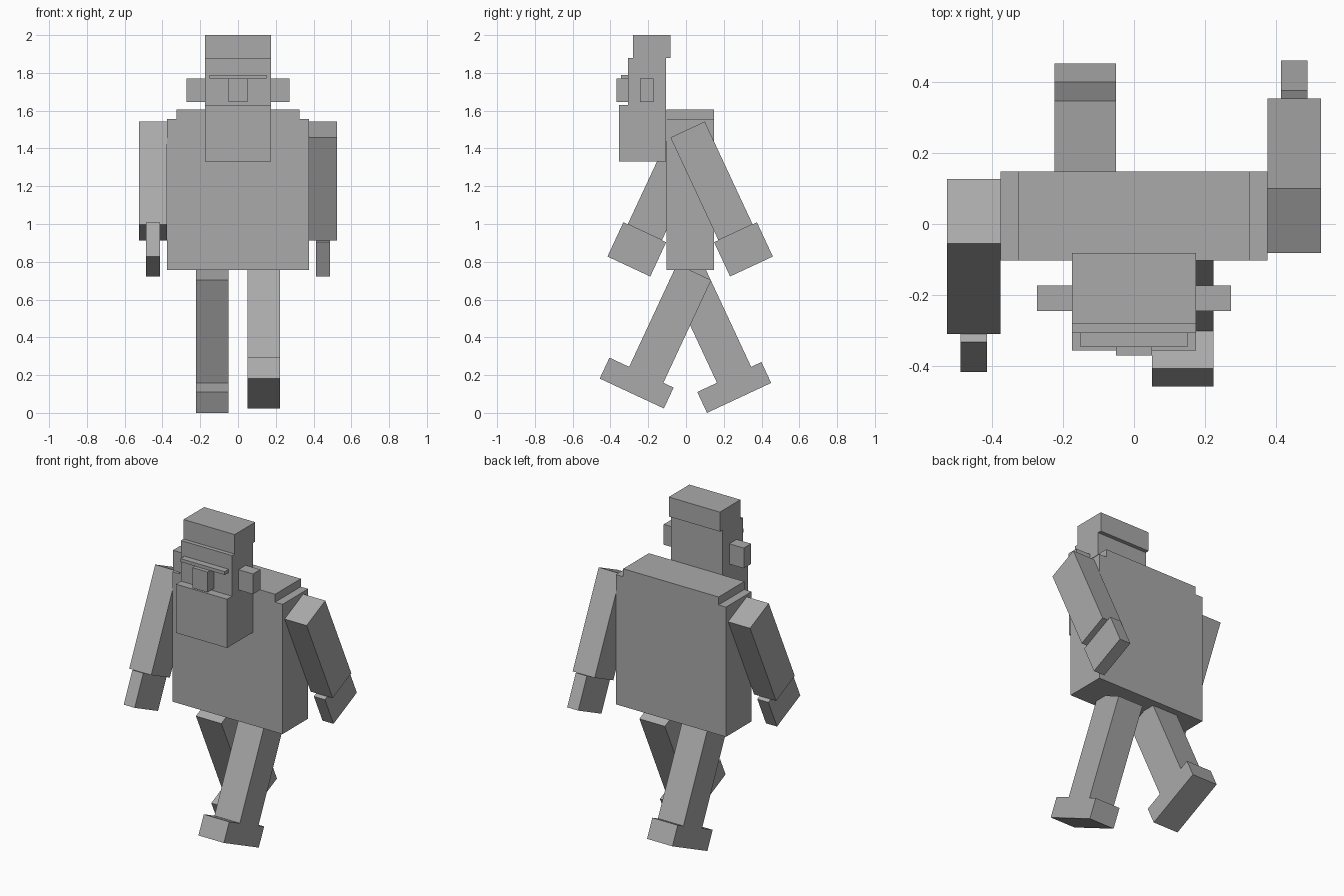
import bpy, bmesh, math
from mathutils import Matrix, Vector

if "Cube" in bpy.data.objects:
    bpy.data.objects.remove(bpy.data.objects["Cube"])

grey = bpy.data.materials.new("plain_grey")
grey.diffuse_color = (0.40, 0.40, 0.40, 1)
grey.use_nodes = True
grey.node_tree.nodes["Principled BSDF"].inputs["Base Color"].default_value = grey.diffuse_color


def finish(name, bm):
    bmesh.ops.recalc_face_normals(bm, faces=bm.faces)
    mesh = bpy.data.meshes.new(name)
    bm.to_mesh(mesh)
    bm.free()
    mesh.materials.append(grey)
    obj = bpy.data.objects.new(name, mesh)
    bpy.context.collection.objects.link(obj)
    return obj


def box(name, x, y, z, matrix=Matrix()):
    """Box from (min, max) ranges, optionally posed by a matrix."""
    bm = bmesh.new()
    bmesh.ops.create_cube(bm, size=1)
    centre = [sum(r) / 2 for r in (x, y, z)]
    size = [r[1] - r[0] for r in (x, y, z)]
    bmesh.ops.transform(bm, verts=bm.verts,
                        matrix=matrix @ Matrix.Translation(centre) @ Matrix.Diagonal((*size, 1)))
    return finish(name, bm)


def extrude(name, points, offset):
    """Closed profile pushed along an offset vector."""
    bm = bmesh.new()
    face = bm.faces.new([bm.verts.new(p) for p in points])
    new = bmesh.ops.extrude_face_region(bm, geom=[face])["geom"]
    bmesh.ops.translate(bm, vec=Vector(offset),
                        verts=[v for v in new if isinstance(v, bmesh.types.BMVert)])
    return finish(name, bm)


# Torso with stepped shoulders
right_half = [(0.375, 0.757), (0.375, 1.556), (0.325, 1.556), (0.325, 1.605)]
outline = right_half + [(-x, z) for x, z in reversed(right_half)]
extrude("torso", [(x, -0.103, z) for x, z in outline], (0, 0.25, 0))

# Head with a jutting beard, and the hair block set back on top
head = [(-0.105, 1.33), (-0.355, 1.33), (-0.355, 1.63),
        (-0.306, 1.63), (-0.306, 1.88), (-0.105, 1.88)]
extrude("head_and_beard", [(-0.174, y, z) for y, z in head], (0.348, 0, 0))
box("hair", (-0.174, 0.174), (-0.281, -0.081), (1.88, 2.0))

# Face details
box("brow", (-0.151, 0.151), (-0.345, -0.306), (1.77, 1.79))
box("nose", (-0.05, 0.05), (-0.369, -0.306), (1.645, 1.77))

# Limbs: s = 1 is the +x side; arms and legs swing in opposite directions
for side, s in (("left", 1), ("right", -1)):
    box(side + "_ear", sorted((s * 0.174, s * 0.273)), (-0.244, -0.173), (1.645, 1.77))

    swing = Matrix.Rotation(math.radians(25 * s), 4, 'X')
    shoulder = Matrix.Translation((s * 0.45, 0.022, 1.471)) @ swing
    box(side + "_arm", (-0.075, 0.075), (-0.1, 0.1), (-0.568, 0.032), shoulder)
    box(side + "_hand", (-0.0375, 0.0375), (-0.125, 0.125), (-0.768, -0.568), shoulder)

    hip = Matrix.Translation((s * 0.137, 0.022, 0.70)) @ swing.inverted()
    box(side + "_leg", (-0.0865, 0.0865), (-0.1, 0.1), (-0.55, 0.05), hip)
    box(side + "_foot", (-0.0865, 0.0865), (-0.215, 0.16), (-0.672, -0.55), hip)
